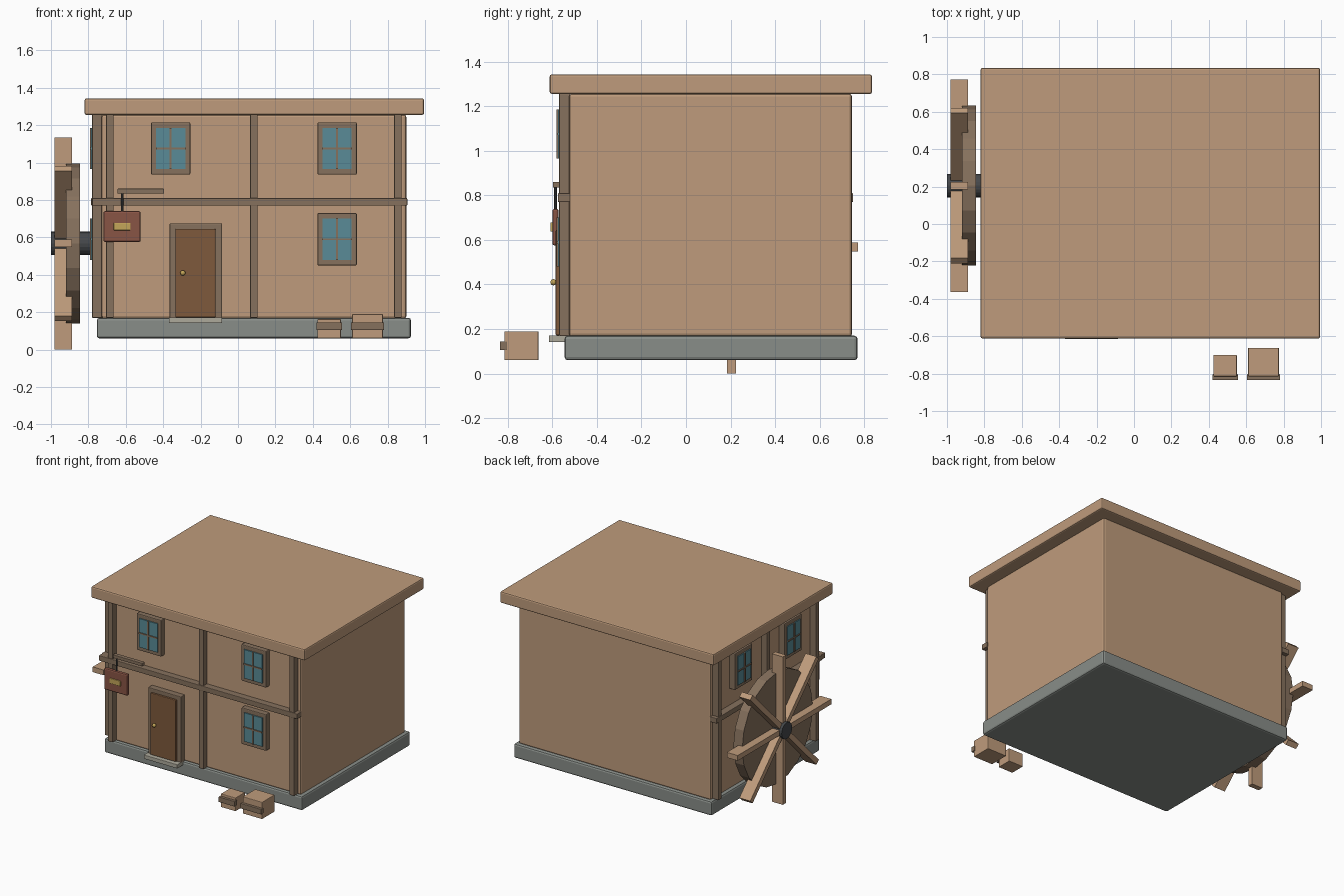
import bpy
from math import pi, radians
from mathutils import Matrix

if "Cube" in bpy.data.objects:
    bpy.data.objects.remove(bpy.data.objects["Cube"])


def mat(name, r, g, b):
    m = bpy.data.materials.new(name)
    m.diffuse_color = (r, g, b, 1)
    m.use_nodes = True
    m.node_tree.nodes["Principled BSDF"].inputs["Base Color"].default_value = m.diffuse_color
    return m


WOOD = mat("light_wood", 0.52, 0.33, 0.20)
BEAM = mat("beam_wood", 0.24, 0.165, 0.11)
STONE = mat("stone", 0.25, 0.27, 0.25)
PALE = mat("pale_stone", 0.42, 0.40, 0.33)
DOOR = mat("door_wood", 0.21, 0.10, 0.045)
GLASS = mat("glass", 0.10, 0.26, 0.31)
IRON = mat("iron", 0.06, 0.065, 0.07)
BRASS = mat("brass", 0.55, 0.38, 0.10)
RED = mat("sign_red", 0.25, 0.09, 0.06)


def box(name, x, y, z, m, bevel=0.0):
    """Box from (min, max) ranges, with an optional rounded edge."""
    bpy.ops.mesh.primitive_cube_add(size=1)
    o = bpy.context.object
    o.name = name
    r = (x, y, z)
    o.data.transform(Matrix.Diagonal([b - a for a, b in r] + [1]))
    o.location = [(a + b) / 2 for a, b in r]
    o.data.materials.append(m)
    if bevel:
        mod = o.modifiers.new("bevel", 'BEVEL')
        mod.width, mod.segments = bevel, 2
    return o


def cyl(name, r, depth, loc, m, rot=(0, 0, 0), sides=20):
    bpy.ops.mesh.primitive_cylinder_add(vertices=sides, radius=r, depth=depth,
                                        location=loc, rotation=rot)
    o = bpy.context.object
    o.name = name
    o.data.materials.append(m)
    return o


# Main masses
box("foundation", (-0.755, 0.925), (-0.545, 0.77), (0.06, 0.17), STONE, 0.014)
box("walls", (-0.73, 0.90), (-0.525, 0.745), (0.165, 1.257), WOOD, 0.014)
box("roof_slab", (-0.82, 0.995), (-0.612, 0.835), (1.255, 1.343), WOOD, 0.01)

# Timber framing on the front and left walls
for i, x in enumerate((-0.685, 0.085, 0.855)):
    box(f"front_post_{i}", (x - 0.02, x + 0.02), (-0.57, -0.52), (0.17, 1.257), BEAM, 0.004)
for i, y in enumerate((-0.48, 0.11, 0.70)):
    box(f"left_post_{i}", (-0.78, -0.725), (y - 0.02, y + 0.02), (0.17, 1.257), BEAM, 0.004)
box("front_rail", (-0.78, 0.905), (-0.575, -0.52), (0.77, 0.81), BEAM, 0.004)
box("left_rail", (-0.785, -0.725), (-0.53, 0.75), (0.77, 0.81), BEAM, 0.004)


def window(name, centre, turn=0.0):
    """Framed four-pane window facing -y, turned about z."""
    parts = [
        box(name + "_frame", (-0.105, 0.105), (-0.042, 0.01), (-0.14, 0.14), BEAM, 0.006),
        box(name + "_glass", (-0.078, 0.078), (-0.05, 0), (-0.11, 0.11), GLASS),
        box(name + "_upright_bar", (-0.005, 0.005), (-0.056, 0), (-0.11, 0.11), BEAM),
        box(name + "_cross_bar", (-0.078, 0.078), (-0.056, 0), (-0.005, 0.005), BEAM)]
    place = Matrix.Translation(centre) @ Matrix.Rotation(turn, 4, 'Z')
    for o in parts:
        o.matrix_world = place @ Matrix.Translation(o.location)


for i, (x, z) in enumerate(((-0.36, 1.075), (0.53, 1.075), (0.53, 0.59))):
    window(f"front_window_{i}", (x, -0.525, z))
for i, (y, z) in enumerate(((0.41, 1.075), (-0.19, 1.075), (-0.19, 0.59))):
    window(f"left_window_{i}", (-0.735, y, z), -pi / 2)

# Door and step
box("door_frame", (-0.365, -0.085), (-0.57, -0.52), (0.165, 0.675), BEAM, 0.005)
box("door", (-0.335, -0.12), (-0.585, -0.53), (0.172, 0.645), DOOR, 0.005)
box("door_step", (-0.37, -0.085), (-0.615, -0.53), (0.142, 0.172), PALE, 0.003)
bpy.ops.mesh.primitive_uv_sphere_add(segments=16, ring_count=8, radius=0.014,
                                     location=(-0.295, -0.595, 0.41))
knob = bpy.context.object
knob.name = "door_knob"
knob.data.materials.append(BRASS)
bpy.ops.object.shade_smooth_by_angle()

# Hanging sign
box("sign_arm", (-0.645, -0.395), (-0.597, -0.565), (0.835, 0.86), BEAM, 0.003)
cyl("sign_hanger", 0.007, 0.11, (-0.62, -0.585, 0.785), IRON, sides=10)
box("sign_board", (-0.72, -0.52), (-0.60, -0.572), (0.575, 0.74), RED, 0.01)
box("sign_plate", (-0.665, -0.575), (-0.608, -0.59), (0.638, 0.678), BRASS, 0.003)

# Water wheel: disc, hub and paddles
WY, WZ = 0.205, 0.5675
side = (0, pi / 2, 0)
cyl("wheel_disc", 0.428, 0.075, (-0.8825, WY, WZ), BEAM, side, 20)
cyl("wheel_hub", 0.063, 0.23, (-0.885, WY, WZ), IRON, side, 20)
for i in range(4):
    p = box(f"wheel_paddle_pair_{i}", (-0.98, -0.887), (WY - 0.02, WY + 0.02),
            (WZ - 0.5675, WZ + 0.5675), WOOD)
    p.rotation_euler.x = radians(45 * i)

# Crates with a front band
for name, x0, x1, y0, y1, top in (("large_crate", 0.61, 0.775, -0.815, -0.662, 0.19),
                                  ("small_crate", 0.425, 0.55, -0.815, -0.70, 0.163)):
    box(name, (x0, x1), (y0, y1), (0.06, top), WOOD, 0.004)
    box(name + "_band", (x0 - 0.006, x1 + 0.006), (y0 - 0.02, y0 + 0.012),
        (0.105, 0.145), BEAM, 0.003)
